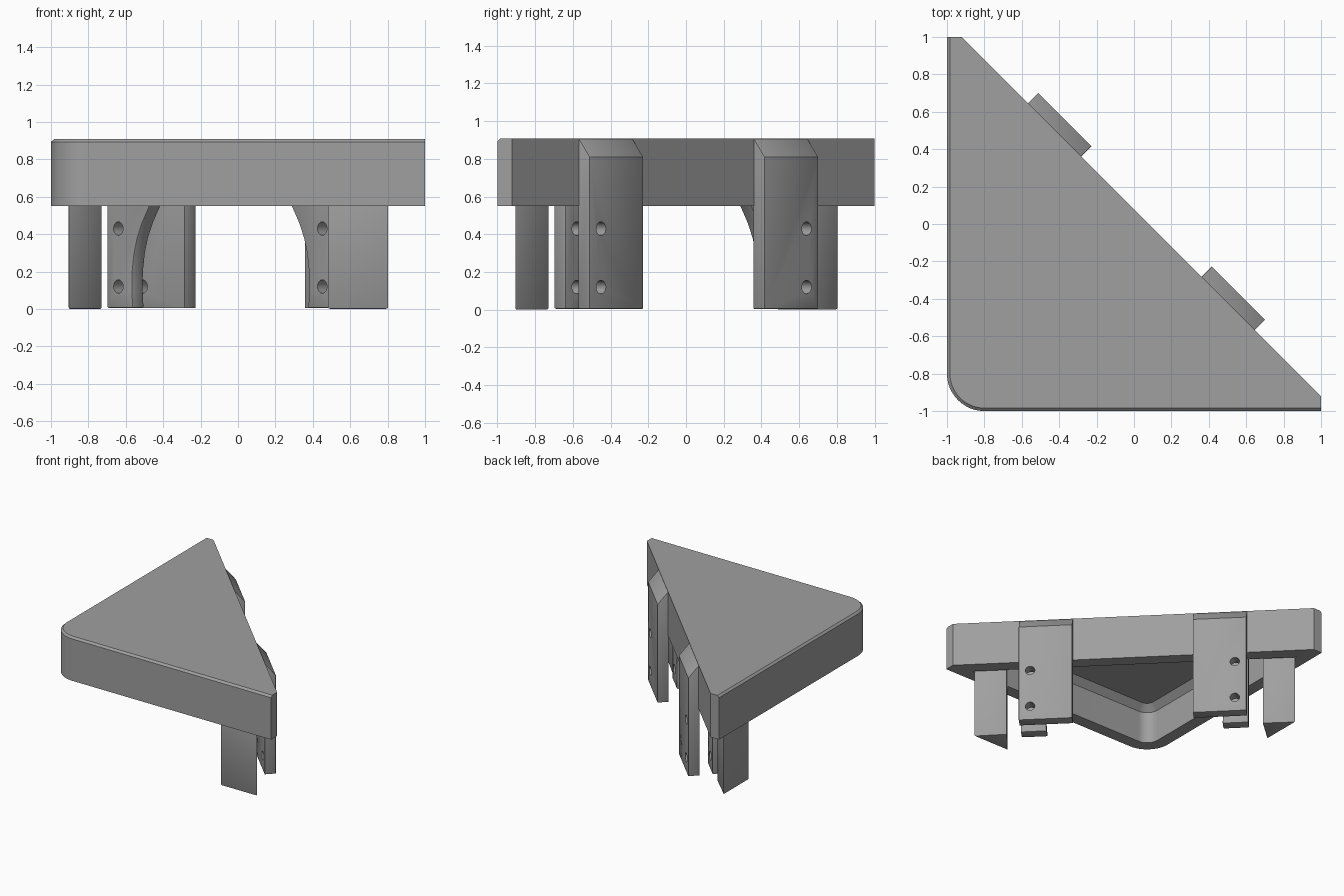
import bpy, bmesh, math
from mathutils import Vector

if "Cube" in bpy.data.objects:
    bpy.data.objects.remove(bpy.data.objects["Cube"])

grey = bpy.data.materials.new("grey plastic")
grey.diffuse_color = (0.35, 0.35, 0.35, 1)
grey.use_nodes = True
grey.node_tree.nodes["Principled BSDF"].inputs["Base Color"].default_value = grey.diffuse_color
R = math.sqrt(0.5)


def loft(name, rings):
    """Closed solid through rings with equal point counts."""
    bm = bmesh.new()
    loops = [[bm.verts.new(p) for p in ring] for ring in rings]
    n = len(loops[0])
    for a, b in zip(loops, loops[1:]):
        for i in range(n):
            j = (i + 1) % n
            bm.faces.new((a[i], a[j], b[j], b[i]))
    bm.faces.new(loops[0])
    bm.faces.new(loops[-1])
    bmesh.ops.recalc_face_normals(bm, faces=bm.faces)
    me = bpy.data.meshes.new(name)
    bm.to_mesh(me)
    bm.free()
    me.materials.append(grey)
    ob = bpy.data.objects.new(name, me)
    bpy.context.collection.objects.link(ob)
    return ob


def activate(ob):
    bpy.ops.object.select_all(action='DESELECT')
    ob.select_set(True)
    bpy.context.view_layer.objects.active = ob


def bevel(ob, width):
    activate(ob)
    m = ob.modifiers.new("bevel", 'BEVEL')
    m.width, m.segments, m.limit_method = width, 2, 'ANGLE'
    m.angle_limit = math.radians(40)
    bpy.ops.object.modifier_apply(modifier=m.name)


def cut(ob, cutter):
    activate(ob)
    m = ob.modifiers.new("cut", 'BOOLEAN')
    m.operation, m.solver, m.object = 'DIFFERENCE', 'EXACT', cutter
    bpy.ops.object.modifier_apply(modifier=m.name)
    bpy.data.objects.remove(cutter)


def smooth(ob):
    activate(ob)
    bpy.ops.object.shade_smooth_by_angle(angle=math.radians(30))


def outline(o, radius, diag, z, end=None):
    """Right triangle with a rounded square corner; o insets the two legs."""
    lo = -1 + o
    c = lo + radius
    arc = [(c + radius * math.cos(a), c + radius * math.sin(a), z)
           for a in (math.pi + i * math.pi / 24 for i in range(13))]
    if end:
        tip = [(end, lo, z), (end, diag - end, z), (diag - end, end, z), (lo, end, z)]
    else:
        tip = [(diag - lo, lo, z), (lo, diag - lo, z)]
    return arc + tip


def diagonal(u, n, z, side):
    """Position along (u) and out from (n) the long diagonal side."""
    u *= side
    return ((u + n) * R, (n - u) * R, z)


# Corner top: chamfered shell with a hollow underside
top = loft("corner_top", [outline(0, 0.2, 0.078, 0.55, 1),
                          outline(0, 0.2, 0.078, 0.893, 1),
                          outline(0.016, 0.184, 0.078, 0.908, 1)])
cut(top, loft("pocket_cutter", [outline(0.1, 0.1, -0.07, 0.5),
                                outline(0.1, 0.1, -0.07, 0.81),
                                outline(0.15, 0.06, -0.14, 0.86)]))
smooth(top)

# Inner plate edge: width at each height, flaring up in a curve
flare = [(0, 0.195), (0.1, 0.188), (0.2, 0.19), (0.3, 0.205), (0.38, 0.228),
         (0.46, 0.265), (0.55, 0.32), (0.63, 0.38), (0.7, 0.45), (0.87, 0.45)]

for side, label in ((1, "right"), (-1, "back")):
    # Outer clamp plate with sloped top
    prof = [(0.05, 0.005), (0.134, 0.005), (0.134, 0.81), (0.054, 0.906), (0.05, 0.906)]
    outer = loft("outer_plate_" + label,
                 [[diagonal(u, n, z, side) for n, z in prof] for u in (0.455, 0.857)])
    bevel(outer, 0.012)

    # Inner clamp plate with curved edge
    edge = [(0.857, 0.87), (0.857, 0.005)] + [(0.857 - w, max(z, 0.005)) for z, w in flare]
    inner = loft("inner_plate_" + label,
                 [[diagonal(u, n, z, side) for u, z in edge] for n in (-0.134, -0.048)])
    bevel(inner, 0.008)

    # Screw holes through both plates
    for plate in (outer, inner):
        for hz in (0.12, 0.43):
            rings = [[diagonal(0.771 + 0.036 * math.cos(a), n, hz + 0.036 * math.sin(a), side)
                      for a in (i * math.pi / 10 for i in range(20))] for n in (-0.3, 0.3)]
            cut(plate, loft("hole_cutter", rings))
        smooth(plate)

    # Triangular leg near the pointed end
    tri = [(0.478, -0.905), (0.806, -0.905), (0.635, -0.727)]
    leg = loft("corner_leg_" + label,
               [[(x, y, z) if side > 0 else (y, x, z) for x, y in tri] for z in (0, 0.87)])
    bevel(leg, 0.008)
    smooth(leg)
